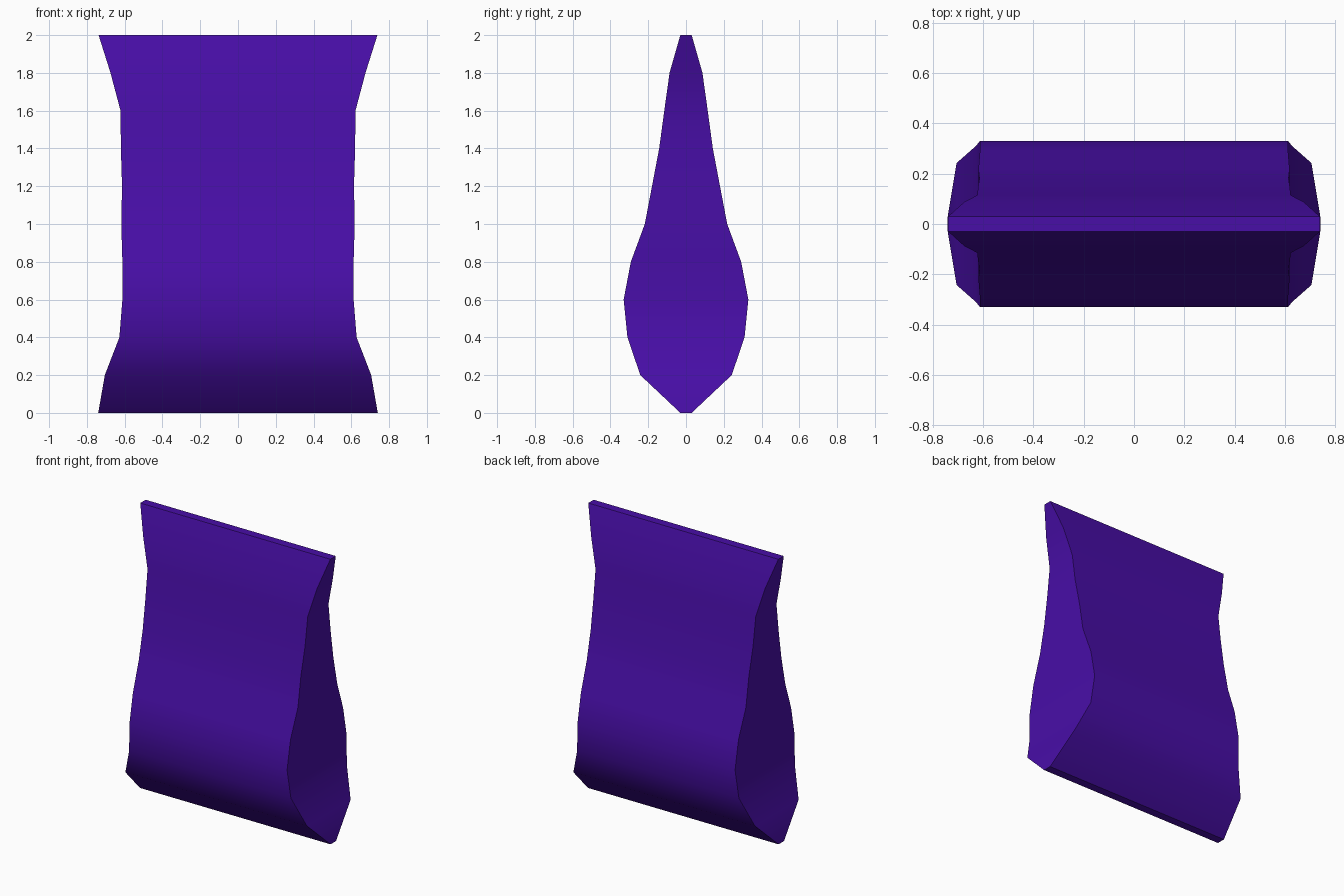
import bpy
import bmesh
import math

cube = bpy.data.objects.get("Cube")
if cube:
    bpy.data.objects.remove(cube, do_unlink=True)

# Purple foil
foil = bpy.data.materials.new("purple_foil")
foil.use_nodes = True
colour = (0.065, 0.0044, 0.39, 1)
foil.diffuse_color = colour
foil.node_tree.nodes["Principled BSDF"].inputs["Base Color"].default_value = colour

# Half width and half depth of the bag at evenly spaced heights, bottom to top
sections = [(0.74, 0.03), (0.705, 0.242), (0.628, 0.31), (0.612, 0.33),
            (0.612, 0.292), (0.618, 0.218), (0.614, 0.18), (0.62, 0.142),
            (0.622, 0.115), (0.675, 0.087), (0.738, 0.03)]
step = 2 / (len(sections) - 1)

# Loft rectangles into a bag with pinched seams
bm = bmesh.new()
rings = []
for i, (w, d) in enumerate(sections):
    corners = [(-w, -d), (w, -d), (w, d), (-w, d)]
    rings.append([bm.verts.new((x, y, i * step)) for x, y in corners])
for low, high in zip(rings, rings[1:]):
    for k in range(4):
        n = (k + 1) % 4
        bm.faces.new((low[k], low[n], high[n], high[k]))
bm.faces.new(rings[0][::-1])
bm.faces.new(rings[-1])

mesh = bpy.data.meshes.new("snack_bag")
bm.to_mesh(mesh)
bm.free()
mesh.materials.append(foil)
bag = bpy.data.objects.new("snack_bag", mesh)
bpy.context.collection.objects.link(bag)

# Smooth panels with crisp corners
bpy.ops.object.select_all(action="DESELECT")
bag.select_set(True)
bpy.context.view_layer.objects.active = bag
bpy.ops.object.shade_smooth_by_angle(angle=math.radians(35))
